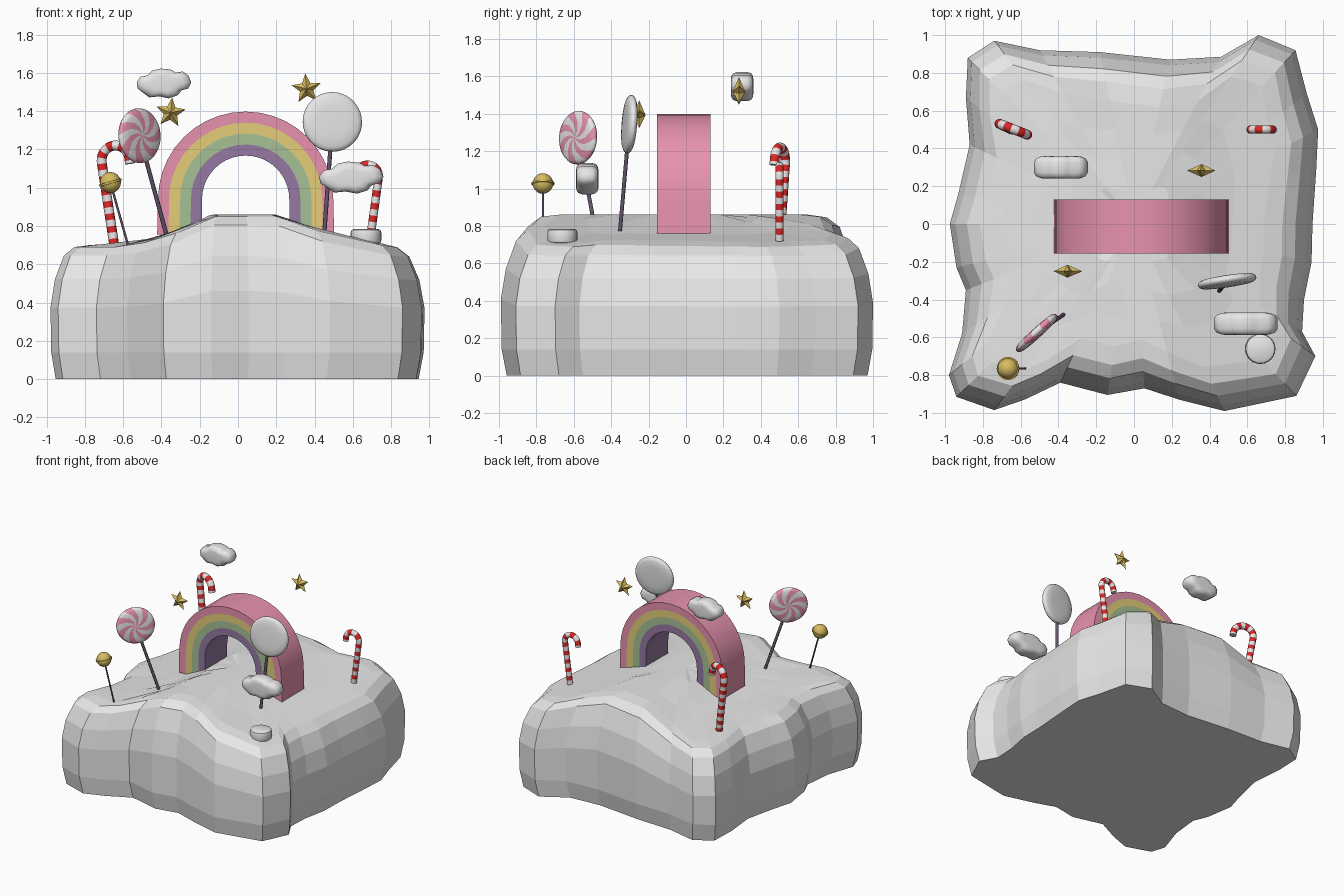
import bpy, bmesh, math
from mathutils import Vector, Matrix

if "Cube" in bpy.data.objects:
    bpy.data.objects.remove(bpy.data.objects["Cube"])

def mat(name, r, g, b):
    m = bpy.data.materials.new(name)
    m.diffuse_color = (r, g, b, 1)
    m.use_nodes = True
    m.node_tree.nodes["Principled BSDF"].inputs["Base Color"].default_value = m.diffuse_color
    return m

WHITE = mat("white", .8, .8, .8)
PINK = mat("pink", .80, .29, .43)
YELLOW = mat("yellow", .78, .62, .19)
GREEN = mat("green", .38, .53, .30)
PURPLE = mat("purple", .30, .19, .36)
RED = mat("red", .70, .02, .02)
GOLD = mat("gold", .68, .50, .12)
STICK = mat("stick_purple", .13, .09, .15)

def make(name, verts, faces, mats, idx=None, smooth=None):
    me = bpy.data.meshes.new(name)
    me.from_pydata([tuple(v) for v in verts], [], faces)
    for m in mats:
        me.materials.append(m)
    if idx:
        for p, i in zip(me.polygons, idx):
            p.material_index = i
    bm = bmesh.new()
    bm.from_mesh(me)
    bmesh.ops.recalc_face_normals(bm, faces=bm.faces)
    bm.to_mesh(me)
    bm.free()
    ob = bpy.data.objects.new(name, me)
    bpy.context.collection.objects.link(ob)
    if smooth:
        bpy.ops.object.select_all(action='DESELECT')
        ob.select_set(True)
        bpy.context.view_layer.objects.active = ob
        bpy.ops.object.shade_smooth_by_angle(angle=math.radians(smooth))
    return ob

def loft(name, rings, mats, color=None, smooth=None, caps=True):
    """Skin equal closed rings; color(ring, side) picks the material index."""
    n = len(rings[0])
    verts = [v for r in rings for v in r]
    faces, idx = [], []
    for i in range(len(rings) - 1):
        for j in range(n):
            k = (j + 1) % n
            faces.append((i*n+j, i*n+k, (i+1)*n+k, (i+1)*n+j))
            idx.append(color(i, j) if color else 0)
    if caps:
        last = (len(rings) - 1) * n
        faces += [tuple(range(n)), tuple(range(last, last + n))]
        idx += [color(0, 0) if color else 0, color(len(rings) - 2, 0) if color else 0]
    return make(name, verts, faces, mats, idx, smooth)

def frame(up, side):
    """Columns: side, normal, up (orthonormal)."""
    w = Vector(up).normalized()
    u = Vector(side)
    u = (u - w * u.dot(w)).normalized()
    return u, w.cross(u), w

def circle(c, u, v, r, n):
    return [c + r * (math.cos(2*math.pi*j/n) * u + math.sin(2*math.pi*j/n) * v) for j in range(n)]

# Ground: wavy slab outline with a ridge running front to back
OUTLINE = [(-.74, .97), (-.88, .88), (-.89, .67), (-.87, .42), (-.93, .16), (-.975, 0), (-.94, -.23),
           (-.89, -.35), (-.91, -.58), (-.98, -.80), (-.94, -.915), (-.74, -.985), (-.58, -.93),
           (-.39, -.84), (-.14, -.905), (.055, -.87), (.24, -.93), (.48, -.99), (.86, -.91),
           (.96, -.70), (.89, -.57), (.90, -.40), (.94, -.20), (.945, 0), (.965, .29), (.975, .50),
           (.915, .69), (.855, .92), (.66, 1.0), (.46, .885), (.19, .87), (-.18, .91), (-.50, .92)]
RIDGE = [(-1, .70), (-.6, .70), (-.38, .745), (-.14, .86), (.2, .86), (.47, .765), (.62, .735), (.8, .70), (1, .69)]

def height(x):
    for (a, p), (b, q) in zip(RIDGE, RIDGE[1:]):
        if x <= b:
            return p + (q - p) * (x - a) / (b - a)

def ground_ring(inset, z=None, drop=0):
    ring = []
    for x, y in OUTLINE:
        s = 1 - inset / math.hypot(x, y)
        h = height(x * s)
        ring.append((x*s, y*s, h - drop if z is None else z * h / .71 if z > .3 else z))
    return ring

rings = [ground_ring(.035, 0), ground_ring(.005, .14), ground_ring(0, .38), ground_ring(.03, .53),
         ground_ring(.09, None, .055), ground_ring(.16, None, .01), ground_ring(.26)]
for s in (.55, .38, .2, .02):
    rings.append([(x*s, y*s, height(x*s)) for x, y in OUTLINE])
loft("candy_ground", rings, [WHITE])

# Rainbow: nested arches, each a half ring on straight legs
CX, CZ, BASE = .04, .94, .755
R = [.458, .40, .343, .286, .228]
def arch(r):
    pts = [(CX - r * 1.01, BASE)]
    pts += [(CX - r * math.cos(math.pi*i/20), CZ + r * math.sin(math.pi*i/20)) for i in range(21)]
    return pts + [(CX + r * 1.01, BASE)]
for name, m, ro, ri in zip(("pink", "yellow", "green", "purple"), (PINK, YELLOW, GREEN, PURPLE), R, R[1:]):
    sections = [[(a[0], -.155, a[1]), (b[0], -.155, b[1]), (b[0], .13, b[1]), (a[0], .13, a[1])]
                for a, b in zip(arch(ro), arch(ri))]
    loft("rainbow_" + name, sections, [m], smooth=30)

# Sticks
def stick(name, a, b, r):
    a, b = Vector(a), Vector(b)
    u, v, w = frame(b - a, (1, 0, 0))
    loft(name, [circle(a, u, v, r, 10), circle(b, u, v, r, 10)], [STICK], smooth=40)

# Flat lollipops: rounded discs, optional swirl of twisted wedges
def lollipop(name, base, centre, side, rad, thick, wedges):
    base, c = Vector(base), Vector(centre)
    u, n, w = frame(c - base, side)
    stick(name + "_stick", base, c - w * rad * .9, .011)
    N = 42
    half = [(.02, .5), (.3, .5), (.58, .47), (.85, .40), (.96, .26), (1, .08)]
    prof = [(r, t, 1) for r, t in half] + [(r, -t, -1) for r, t in reversed(half)]
    rings = []
    for r, t, s in prof:
        ring = []
        for j in range(N):
            a = 2 * math.pi * j / N + 1.0 * r
            ring.append(c + n * t * thick + rad * r * (math.cos(a) * u + math.sin(a) * w))
        rings.append(ring)
    per = N // (2 * wedges) if wedges else N
    loft(name + "_disc", rings, [WHITE, PINK], lambda i, j: (j // per) % 2 if wedges else 0, smooth=35)

lollipop("swirl_lollipop", (-.37, -.478, .74), (-.515, -.577, 1.272), (.74, .67, 0), .143, .05, 7)
lollipop("white_lollipop", (.45, -.355, .75), (.493, -.303, 1.344), (.99, .15, 0), .156, .055, 0)

# Round lollipop with an equator band
b, c = Vector((-.572, -.765, .69)), Vector((-.667, -.765, 1.027))
u, v, w = frame(c - b, (1, 0, 0))
stick("ball_lollipop_stick", b, c, .006)
prof = [(.055 * math.cos(t), .055 * math.sin(t)) for t in [math.radians(d) for d in range(-85, 0, 17)]]
prof = prof + [(.054, -.006), (.061, -.005), (.061, .005), (.054, .006)] + [(r, -z) for r, z in reversed(prof)]
loft("ball_lollipop", [circle(c + w * z, u, v, r, 20) for r, z in prof], [GOLD], smooth=35)

# Candy canes: striped tube along a post and a hook
def cane(name, base, top, side, hook, tube, drop):
    base, top = Vector(base), Vector(top)
    u, n, w = frame(top - base, side)
    seg = .0165
    length = (top - base).length
    arc = math.pi * hook
    total = length + arc + drop
    steps = round(total / seg)
    rings = []
    for i in range(steps + 1):
        s = total * i / steps
        if s < length:
            p, d = base + w * s, u
        else:
            a = min((s - length) / hook, math.pi)
            d = math.cos(a) * u - math.sin(a) * w
            p = top + hook * u + hook * (-math.cos(a) * u + math.sin(a) * w)
            p = p - w * max(0, s - length - arc)
        rings.append(circle(p, d, n, tube, 12))
    loft(name, rings, [RED, WHITE], lambda i, j: (i // 2) % 2, smooth=40)

cane("left_candy_cane", (-.647, .50, .70), (-.712, .53, 1.13), (.92, -.36, 0), .078, .026, .03)
cane("right_candy_cane", (.685, .50, .69), (.735, .50, 1.055), (-1, 0, 0), .058, .022, .03)

# Clouds: puffy outline with rounded front and back
PUFF = [(-28, 1), (-24, 7), (-17, 8), (-12, 13), (-3, 15), (7, 14), (12, 11), (19, 12), (25, 8), (28, 1),
        (25, -5), (18, -7), (14, -12), (5, -15), (-5, -13), (-15, -14), (-22, -9), (-27, -5)]
def cloud(name, c, sx, sz, depth):
    rings = []
    for y, s in ((-1, .5), (-.96, .74), (-.78, .92), (-.45, 1), (.45, 1), (.78, .92), (.96, .74), (1, .5)):
        rings.append([(c[0] + x*s*sx, c[1] + y*depth, c[2] + z*s*sz) for x, z in PUFF])
    loft(name, rings, [WHITE], smooth=50)
cloud("back_cloud", (-.387, .30, 1.545), .0051, .0052, .06)
cloud("front_cloud", (.592, -.528, 1.053), .0060, .0056, .06)

# Stars: five points with a raised centre on both sides
def star(name, c, tilt):
    ring = []
    for i in range(10):
        r, a = (.08, .037)[i % 2], math.pi / 2 + tilt + math.pi * i / 5
        ring.append((c[0] + r * math.cos(a), c[1], c[2] + r * math.sin(a)))
    verts = ring + [(c[0], c[1] - .034, c[2]), (c[0], c[1] + .034, c[2])]
    make(name, verts, [(i, (i + 1) % 10, k) for k in (10, 11) for i in range(10)], [GOLD])
star("front_star", (-.352, -.25, 1.392), -.1)
star("back_star", (.358, .283, 1.517), .08)

# Round sweet lying on the ground
X, Y = Vector((1, 0, 0)), Vector((0, 1, 0))
loft("round_sweet", [circle(Vector((.669, -.661, z)), X, Y, r, 24) for z, r in
     ((.705, .066), (.712, .076), (.725, .08), (.765, .08), (.778, .076), (.785, .064))], [WHITE], smooth=35)
